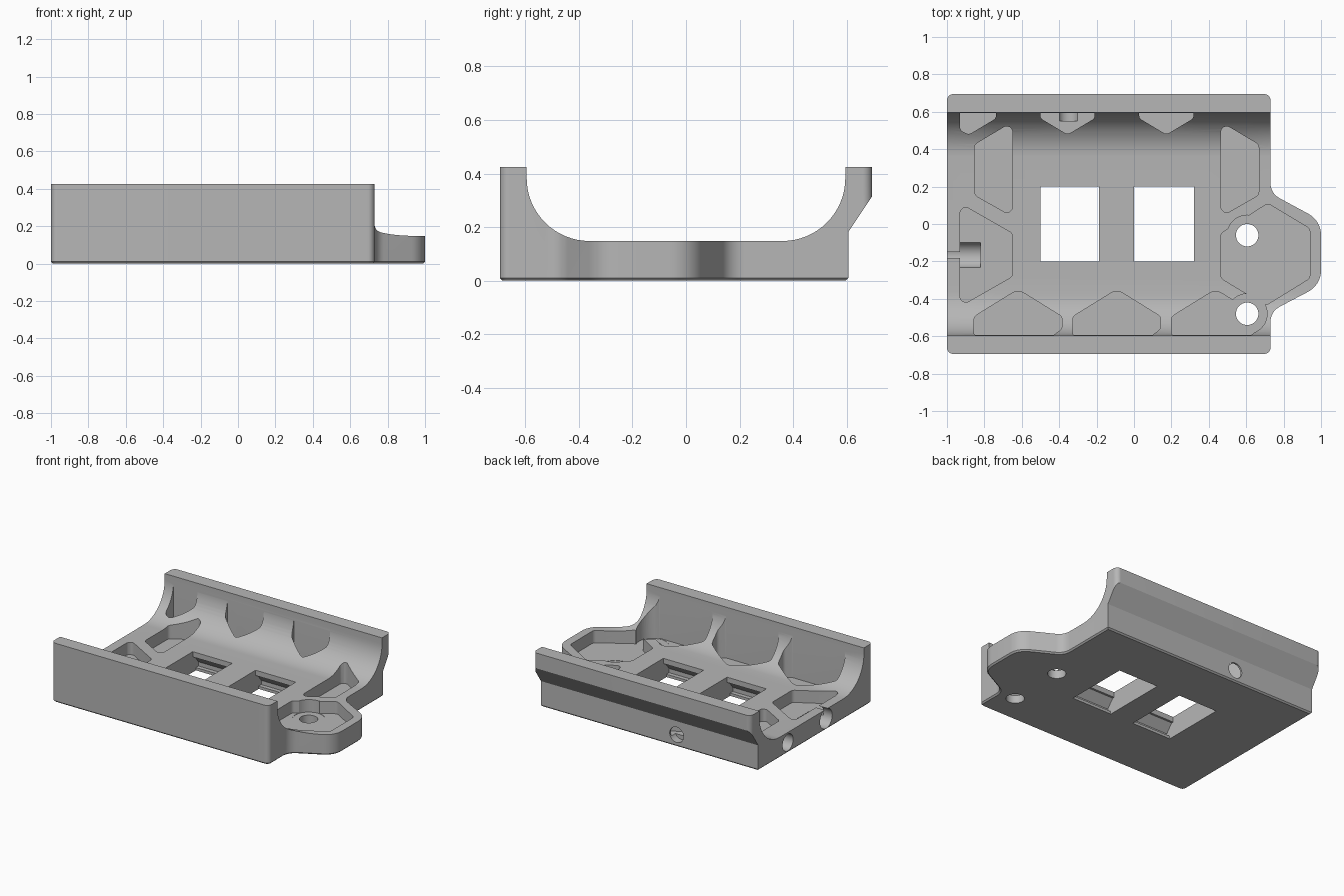
import bpy, bmesh, math
from mathutils import Vector

if "Cube" in bpy.data.objects:
    bpy.data.objects.remove(bpy.data.objects["Cube"], do_unlink=True)

gray = bpy.data.materials.new("plain gray")
gray.use_nodes = True
gray.diffuse_color = (0.47, 0.47, 0.47, 1)
gray.node_tree.nodes["Principled BSDF"].inputs["Base Color"].default_value = (0.47, 0.47, 0.47, 1)

FLOOR, WALL = 0.06, 0.594


def rounded(points, radius=0.03, steps=6):
    """Round polygon corners; a third value overrides the corner radius."""
    out = []
    for i, p in enumerate(points):
        c = Vector(p[:2])
        before, after = Vector(points[i - 1][:2]) - c, Vector(points[(i + 1) % len(points)][:2]) - c
        r = p[2] if len(p) > 2 else radius
        if r == 0:
            out.append(c)
            continue
        half = before.angle(after) / 2
        t = min(r / math.tan(half), 0.48 * min(before.length, after.length))
        r = t * math.tan(half)
        a, b = before.normalized(), after.normalized()
        centre = c + (a + b).normalized() * (r / math.sin(half))
        start, end = (c + a * t - centre).normalized(), (c + b * t - centre).normalized()
        for k in range(steps + 1):
            out.append(centre + start.lerp(end, k / steps).normalized() * r)
    return out


def circle(x, y, r, n=40):
    return [(x + r * math.cos(k * math.tau / n), y + r * math.sin(k * math.tau / n)) for k in range(n)]


def prism(name, points, low, high, axis="z", chamfer=0):
    """Extrude a polygon along an axis, optionally chamfering its low rim."""
    place = {"z": lambda a, b, h: (a, b, h), "x": lambda a, b, h: (h, a, b),
             "y": lambda a, b, h: (a, h, b)}[axis]
    bm = bmesh.new()
    bottom, top = [[bm.verts.new(place(p[0], p[1], h)) for p in points] for h in (low, high)]
    base = bm.faces.new(bottom)
    bm.faces.new(top)
    for i in range(len(points)):
        bm.faces.new((bottom[i - 1], bottom[i], top[i], top[i - 1]))
    bmesh.ops.recalc_face_normals(bm, faces=bm.faces[:])
    if chamfer:
        bmesh.ops.bevel(bm, geom=base.edges[:], offset=chamfer, segments=1, affect="EDGES")
    mesh = bpy.data.meshes.new(name)
    bm.to_mesh(mesh)
    bm.free()
    mesh.materials.append(gray)
    obj = bpy.data.objects.new(name, mesh)
    bpy.context.collection.objects.link(obj)
    return obj


def combine(target, tool, operation="DIFFERENCE"):
    mod = target.modifiers.new("cut", "BOOLEAN")
    mod.object, mod.operation, mod.solver = tool, operation, "EXACT"
    bpy.ops.object.select_all(action="DESELECT")
    bpy.context.view_layer.objects.active = target
    target.select_set(True)
    bpy.ops.object.modifier_apply(modifier=mod.name)
    bpy.data.objects.remove(tool, do_unlink=True)


# Cradle: plan outline with end tab, intersected with the channel profile
outline = [(-1, -0.695), (0.73, -0.695), (0.73, -0.468, 0.09), (1, -0.326, 0.13),
           (1, 0.018, 0.13), (0.73, 0.164, 0.09), (0.73, 0.695), (-1, 0.695)]
cradle = prism("cradle_body", rounded(outline, 0.035, 8), 0, 0.425, chamfer=0.01)

arc = [(0.36 + 0.235 * math.sin(k * math.pi / 32), 0.383 - 0.235 * math.cos(k * math.pi / 32))
       for k in range(17)]
profile = [(-0.8, -0.1), (-0.8, 0.6), (-0.595, 0.6)]
profile += [(-y, z) for y, z in reversed(arc)] + arc
profile += [(0.595, 0.6), (0.8, 0.6), (0.8, 0.472), (0.607, 0.183), (0.607, 0.01),
            (0.597, 0), (0.597, -0.1)]
combine(cradle, prism("channel", profile, -1.2, 1.2, "x"), "INTERSECT")

# Lightening pockets in the floor and tab
pockets = [
    [(-0.93, 0.11), (-0.65, -0.05), (-0.65, -0.28), (-0.93, -0.44)],
    [(0.465, -0.05), (0.715, 0.11), (0.94, -0.025), (0.94, -0.29), (0.705, -0.435), (0.465, -0.29)],
]
for middle, side in ((-0.65, -1), (0.465, 1)):
    outer = middle + side * 0.202
    pockets.append([(middle, 0.545), (outer, 0.425), (outer, 0.155), (middle, 0.04)])

# Pockets along the front wall and the back wall
for i in range(3):
    x = -0.62 + 0.528 * i
    pockets.append([(x - 0.235, -WALL, 0.01), (x - 0.235, -0.495), (x, -0.35, 0.06),
                    (x + 0.235, -0.495), (x + 0.235, -0.56), (x + 0.19, -WALL, 0.01)])
    x = -0.883 + 0.528 * i
    left = max(x - 0.145, -0.93)
    pockets.append([(left, WALL, 0), (left, 0.565 if i else 0.5), (x, 0.478), (x + 0.145, 0.565),
                    (x + 0.145, WALL, 0)])
for points in pockets:
    combine(cradle, prism("pocket", rounded(points), FLOOR, 0.7))

# Screw holes with counterbores
for y in (-0.06, -0.48):
    combine(cradle, prism("counterbore", circle(0.605, y, 0.107), FLOOR - 0.002, 0.7))
    combine(cradle, prism("screw_hole", circle(0.605, y, 0.06), -0.1, 0.7))

# Rectangular sockets with undercut latch ledges
half = [(0.235, -0.1), (0.235, 0.02), (0.265, 0.02), (0.265, 0.05), (0.215, 0.11), (0.2, 0.11), (0.2, 0.7)]
socket = half + [(-y, z) for y, z in reversed(half)]
for low, high in ((-0.5, -0.187), (0, 0.32)):
    combine(cradle, prism("socket", socket, low, high, "x"))

# Round side holes in the end and the back
combine(cradle, prism("end_hole", circle(-0.165, 0.08, 0.07), -1.1, -0.82, "x"))
combine(cradle, prism("end_hole", circle(0.27, 0.075, 0.06), -1.1, -0.87, "x"))
combine(cradle, prism("back_hole", circle(-0.35, 0.085, 0.055), 0.55, 0.7, "y"))

bpy.ops.object.shade_smooth_by_angle(angle=math.radians(25))
